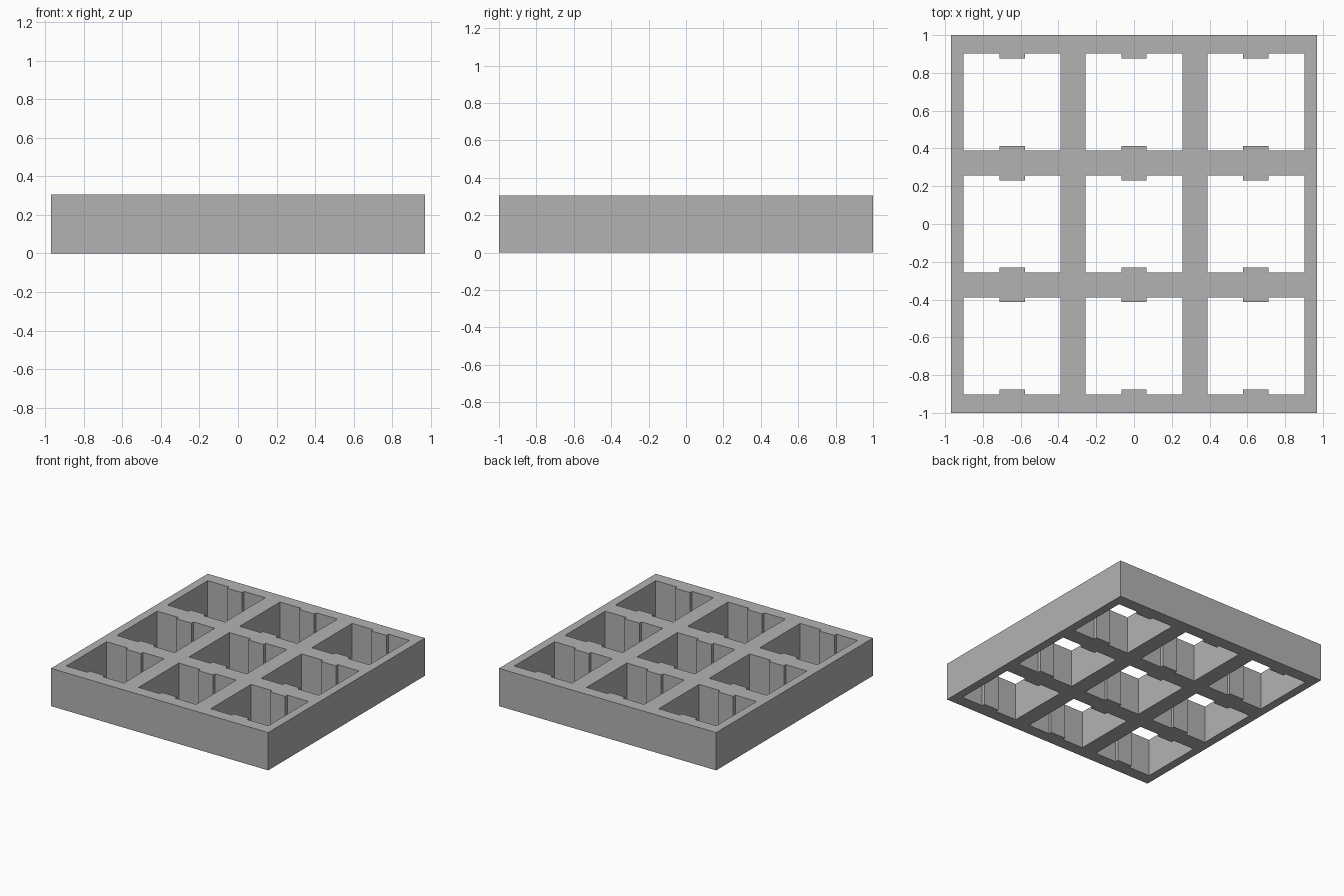
import bpy
import bmesh

cube = bpy.data.objects.get("Cube")
if cube:
    bpy.data.objects.remove(cube, do_unlink=True)

HALF_X, HALF_Y, HEIGHT = 0.97, 1.0, 0.305
PITCH = 0.645        # spacing of the square openings
HOLE = 0.257         # half width of an opening
RIB = 0.067          # half width of the ribs
RIB_DEPTH = 0.026    # how far each rib stands into its opening
CENTRES = [-PITCH, 0.0, PITCH]


def cut_lines(half_size, inner):
    """Grid lines along one axis: outer edges, opening edges, rib edges."""
    lines = [-half_size, half_size]
    for c in CENTRES:
        lines += [c - HOLE, c - inner, c + inner, c + HOLE]
    return sorted(lines)


def is_open(x, y):
    """True where a point lies in an opening and not in one of its ribs."""
    dx = min(abs(x - c) for c in CENTRES)
    dy = min(abs(y - c) for c in CENTRES)
    in_rib = dx < RIB and dy > HOLE - RIB_DEPTH
    return dx < HOLE and dy < HOLE and not in_rib


# Grey material
grey = bpy.data.materials.new("grey")
grey.use_nodes = True
grey.diffuse_color = (0.45, 0.45, 0.45, 1)
grey.node_tree.nodes["Principled BSDF"].inputs["Base Color"].default_value = grey.diffuse_color

# Flat lattice footprint with ribbed openings
bm = bmesh.new()
xs = cut_lines(HALF_X, RIB)
ys = cut_lines(HALF_Y, HOLE - RIB_DEPTH)
points = [[bm.verts.new((x, y, 0)) for y in ys] for x in xs]
for i in range(len(xs) - 1):
    for j in range(len(ys) - 1):
        if not is_open((xs[i] + xs[i + 1]) / 2, (ys[j] + ys[j + 1]) / 2):
            bm.faces.new((points[i][j], points[i + 1][j],
                          points[i + 1][j + 1], points[i][j + 1]))

# Raise the footprint into a solid tray
raised = bmesh.ops.extrude_face_region(bm, geom=bm.faces[:], use_keep_orig=True)
top_verts = [g for g in raised["geom"] if isinstance(g, bmesh.types.BMVert)]
bmesh.ops.translate(bm, verts=top_verts, vec=(0, 0, HEIGHT))
loose = [v for v in bm.verts if not v.link_faces]
bmesh.ops.delete(bm, geom=loose, context="VERTS")
bmesh.ops.recalc_face_normals(bm, faces=bm.faces[:])

mesh = bpy.data.meshes.new("grid_tray")
bm.to_mesh(mesh)
bm.free()
mesh.materials.append(grey)
tray = bpy.data.objects.new("grid_tray", mesh)
bpy.context.collection.objects.link(tray)
